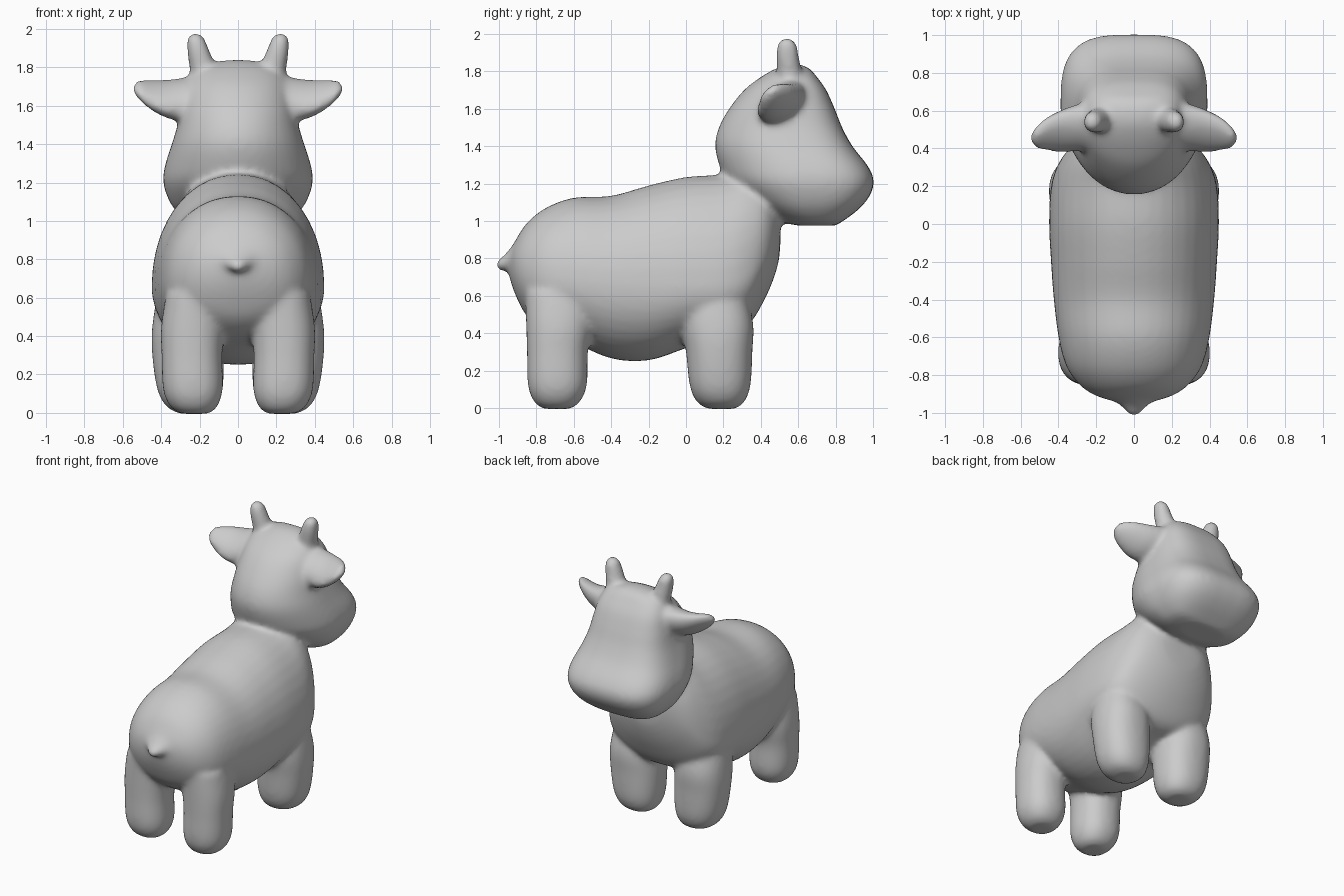
import bpy
import bmesh
import math

cube = bpy.data.objects.get("Cube")
if cube:
    bpy.data.objects.remove(cube, do_unlink=True)

RING = 40      # points around each cross-section
STEPS = 6      # sub-sections between two given sections


def spline(a, b, c, d, t):
    """Catmull-Rom blend between sections b and c."""
    return [q + 0.5 * t * (r - p + t * (2 * p - 5 * q + 4 * r - s + t * (3 * (q - r) + s - p)))
            for p, q, r, s in zip(a, b, c, d)]


def refine(sections):
    """Resample the given sections smoothly along the loft."""
    last = len(sections) - 1
    result = []
    for i in range(last):
        quad = [sections[max(0, min(last, i + k))] for k in (-1, 0, 1, 2)]
        result += [spline(*quad, j / STEPS) for j in range(STEPS)]
    return result + [sections[-1]]


def power(value, exponent):
    return math.copysign(abs(value) ** (2 / exponent), value)


def loft(bm, sections, place, low=2.0, high=2.0):
    """Closed loft. Section: position, u centre, u half width, v low, v widest, v high."""
    rings = []
    for pos, centre, half, v_low, v_mid, v_high in refine(sections):
        ring = []
        for k in range(RING):
            angle = math.tau * k / RING
            s, c = math.sin(angle), math.cos(angle)
            n = high if s > 0 else low
            reach = v_high - v_mid if s > 0 else v_mid - v_low
            u = centre + half * power(c, n)
            v = v_mid + reach * power(s, n)
            ring.append(bm.verts.new(place(pos, u, v)))
        rings.append(ring)
    for a, b in zip(rings, rings[1:]):
        for k in range(RING):
            m = (k + 1) % RING
            bm.faces.new((a[k], a[m], b[m], b[k]))
    bm.faces.new(rings[0])
    bm.faces.new(rings[-1])


def along_y(pos, u, v):
    return (u, pos, v)


def along_z(pos, u, v):
    return (u, v, pos)


bm = bmesh.new()

# Torso with rump, belly, shoulder hump and chest
loft(bm, [
    (-.945, 0, .08, .70, .77, .83),
    (-.91, 0, .20, .60, .75, .90),
    (-.85, 0, .29, .49, .72, .99),
    (-.75, 0, .36, .41, .70, 1.07),
    (-.6, 0, .40, .35, .68, 1.125),
    (-.4, 0, .425, .265, .66, 1.135),
    (-.2, 0, .44, .255, .65, 1.19),
    (0, 0, .45, .32, .65, 1.235),
    (.2, 0, .44, .39, .65, 1.25),
    (.33, 0, .395, .44, .70, 1.28),
    (.43, 0, .31, .60, .85, 1.25),
    (.49, 0, .19, .76, .95, 1.15),
    (.505, 0, .08, .88, .98, 1.08),
], along_y, low=2.1, high=2.1)

# Head: broad flat muzzle, narrower rounded crown
loft(bm, [
    (.975, 0, .16, .60, .70, .80),
    (1.0, 0, .26, .50, .68, .84),
    (1.06, 0, .33, .40, .65, .92),
    (1.13, 0, .37, .30, .64, .98),
    (1.21, 0, .39, .22, .62, 1.005),
    (1.29, 0, .38, .18, .60, .975),
    (1.4, 0, .345, .155, .54, .89),
    (1.5, 0, .315, .175, .52, .835),
    (1.6, 0, .295, .23, .52, .795),
    (1.7, 0, .27, .31, .54, .75),
    (1.77, 0, .23, .40, .56, .70),
    (1.815, 0, .16, .48, .57, .66),
    (1.838, 0, .06, .54, .58, .61),
], along_z, low=2.0, high=3.2)

# Short wedge tail
loft(bm, [
    (-.80, 0, .16, .74, .84, .96),
    (-.91, 0, .13, .74, .80, .885),
    (-.96, 0, .075, .735, .78, .83),
    (-1.0, 0, .04, .735, .765, .795),
    (-1.015, 0, .02, .75, .765, .78),
], along_y)

for side in (1, -1):
    def leg_place(pos, u, v):
        return (side * u, v, pos)

    # Front leg
    loft(bm, [
        (-.005, .23, .07, .12, .19, .26),
        (.03, .24, .13, .06, .19, .31),
        (.12, .25, .17, .02, .18, .345),
        (.3, .26, .187, 0, .175, .355),
        (.45, .265, .182, -.02, .17, .36),
        (.62, .26, .16, 0, .16, .32),
    ], leg_place, low=2.3, high=2.3)

    # Hind leg
    loft(bm, [
        (-.005, .225, .07, -.76, -.69, -.62),
        (.03, .23, .12, -.81, -.69, -.57),
        (.12, .235, .155, -.845, -.69, -.53),
        (.3, .24, .158, -.85, -.69, -.525),
        (.45, .235, .165, -.855, -.68, -.5),
        (.62, .22, .155, -.86, -.68, -.5),
    ], leg_place, low=2.3, high=2.3)

    # Ear: flattened, tilted, reaching sideways
    def ear_place(pos, u, v):
        return (side * pos, .5 + u * .8 - v * .6, 1.63 + u * .6 + v * .8)

    loft(bm, [
        (.18, .02, .15, -.11, 0, .10),
        (.3, .01, .14, -.095, 0, .085),
        (.38, 0, .13, -.07, .015, .08),
        (.46, 0, .105, -.02, .04, .09),
        (.52, 0, .065, .03, .07, .105),
        (.548, 0, .02, .06, .075, .09),
    ], ear_place)

    # Horn
    loft(bm, [
        (1.65, .165, .08, .48, .56, .64),
        (1.78, .18, .072, .485, .555, .62),
        (1.88, .205, .06, .48, .542, .605),
        (1.95, .22, .046, .49, .54, .59),
        (1.982, .222, .015, .525, .54, .555),
    ], leg_place)

bmesh.ops.recalc_face_normals(bm, faces=bm.faces)
mesh = bpy.data.meshes.new("calf")
bm.to_mesh(mesh)
bm.free()
calf = bpy.data.objects.new("calf", mesh)
bpy.context.collection.objects.link(calf)

# Plain clay colour
clay = bpy.data.materials.new("grey_clay")
clay.use_nodes = True
colour = (.6, .6, .6, 1)
clay.diffuse_color = colour
clay.node_tree.nodes["Principled BSDF"].inputs["Base Color"].default_value = colour
mesh.materials.append(clay)

# Fuse the parts into one skin and soften the joins
remesh = calf.modifiers.new("fuse", "REMESH")
remesh.mode = "VOXEL"
remesh.voxel_size = .016
remesh.use_smooth_shade = True
soften = calf.modifiers.new("soften", "SMOOTH")
soften.factor = .5
soften.iterations = 14

bpy.ops.object.select_all(action="DESELECT")
calf.select_set(True)
bpy.context.view_layer.objects.active = calf
bpy.ops.object.shade_smooth()
